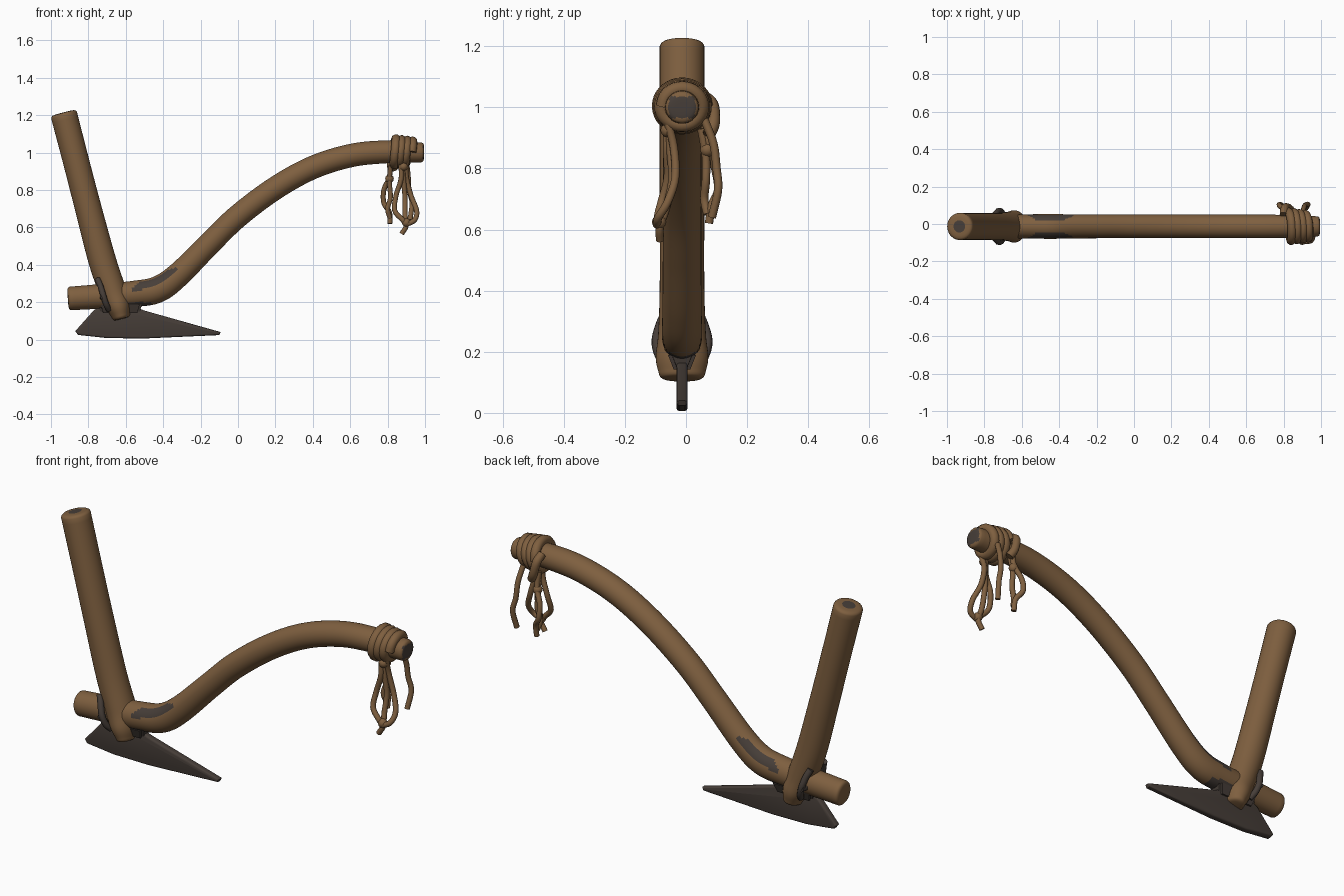
import bpy, bmesh, math
from mathutils import Vector

old = bpy.data.objects.get("Cube")
if old:
    bpy.data.objects.remove(old, do_unlink=True)

YC = -0.013


def material(name, rgb):
    m = bpy.data.materials.new(name)
    m.use_nodes = True
    m.diffuse_color = (*rgb, 1)
    bsdf = m.node_tree.nodes["Principled BSDF"]
    bsdf.inputs["Base Color"].default_value = (*rgb, 1)
    bsdf.inputs["Roughness"].default_value = 0.8
    return m


wood = material("brown wood", (0.21, 0.115, 0.05))
dark = material("dark iron", (0.062, 0.048, 0.04))


def finish(name, bm, mats, angle=50):
    bmesh.ops.recalc_face_normals(bm, faces=bm.faces)
    me = bpy.data.meshes.new(name)
    bm.to_mesh(me)
    bm.free()
    ob = bpy.data.objects.new(name, me)
    bpy.context.collection.objects.link(ob)
    for m in mats:
        me.materials.append(m)
    bpy.ops.object.select_all(action="DESELECT")
    ob.select_set(True)
    bpy.context.view_layer.objects.active = ob
    bpy.ops.object.shade_smooth_by_angle(angle=math.radians(angle))
    return ob


def spline(points, steps):
    """Catmull-Rom curve through points of any dimension."""
    pts = [Vector(p) for p in points]
    pts = [2 * pts[0] - pts[1]] + pts + [2 * pts[-1] - pts[-2]]
    out = []
    for a, b, c, d in zip(pts, pts[1:], pts[2:], pts[3:]):
        for i in range(steps):
            t = i / steps
            out.append(b + (c - a) * t / 2 + (2 * a - 5 * b + 4 * c - d) * t * t / 2
                       + (3 * b - a - 3 * c + d) * t ** 3 / 2)
    return out + [pts[-2]]


def timber(name, path, is_dark, steps=10, sides=36):
    """Round timber in the XZ plane; path rows are x, z, in-plane radius, y radius."""
    rows = spline(path, steps)
    bm = bmesh.new()
    rings, count = [], len(rows)
    frames = []
    for i, r in enumerate(rows):
        t = rows[min(i + 1, count - 1)] - rows[max(i - 1, 0)]
        t = Vector((t[0], 0, t[1])).normalized()
        frames.append((Vector((r[0], YC, r[1])), t, r[2], r[3]))

    # Rounded ends: each finishes in a small chamfer and a ringed flat cap
    def end(frame, sign):
        c, t, a, b = frame
        return [(c + t * sign * d, t, a * s, b * s)
                for d, s in ((0.007, 0.95), (0.012, 0.85), (0.014, 0.68), (0.015, 0.45), (0.015, 0.2))]
    frames = end(frames[0], -1)[::-1] + frames + end(frames[-1], 1)
    for c, t, a, b in frames:
        side = Vector((-t.z, 0, t.x))
        rings.append([bm.verts.new(c + side * a * math.cos(k * math.tau / sides)
                                   + Vector((0, b * math.sin(k * math.tau / sides), 0)))
                      for k in range(sides)])
    for p, q in zip(rings, rings[1:]):
        for k in range(sides):
            j = (k + 1) % sides
            bm.faces.new((p[k], p[j], q[j], q[k]))
    bm.faces.new(rings[0])
    bm.faces.new(rings[-1])
    bm.normal_update()
    for f in bm.faces:
        f.material_index = int(is_dark(f.calc_center_median()))
    return finish(name, bm, (wood, dark))


def rope(name, pts, radius, mat=wood, steps=5):
    cu = bpy.data.curves.new(name, "CURVE")
    cu.dimensions = "3D"
    cu.bevel_depth = radius
    cu.bevel_resolution = 3
    cu.use_fill_caps = True
    sp = cu.splines.new("POLY")
    line = spline(pts, steps)
    sp.points.add(len(line) - 1)
    for p, v in zip(sp.points, line):
        p.co = (*v, 1)
    sp.use_smooth = True
    cu.materials.append(mat)
    ob = bpy.data.objects.new(name, cu)
    bpy.context.collection.objects.link(ob)


# Curved draught beam with worn side patches, dark tip and stained underside
def beam_dark(c):
    worn = abs(c.y - YC) > 0.028 and (((c.x + 0.445) - (c.z - 0.32)) / 0.075) ** 2 \
        + ((c.z - 0.32 - 0.35 * (c.x + 0.445)) / 0.03) ** 2 < 1
    tip = c.x > 0.985 and abs(c.y - YC) < 0.042 and abs(c.z - 1) < 0.036
    under = -0.62 < c.x < -0.46 and c.z < 0.2
    return worn or tip or under


timber("beam", [(-0.895, 0.22, 0.063, 0.06), (-0.72, 0.232, 0.066, 0.062),
                (-0.55, 0.245, 0.07, 0.065), (-0.43, 0.268, 0.071, 0.066),
                (-0.32, 0.345, 0.066, 0.064), (-0.15, 0.515, 0.062, 0.063),
                (0, 0.66, 0.062, 0.063), (0.2, 0.81, 0.062, 0.063),
                (0.4, 0.92, 0.062, 0.063), (0.6, 0.983, 0.062, 0.063),
                (0.78, 1.003, 0.061, 0.062), (0.98, 1.0, 0.053, 0.054)], beam_dark)

# Upright handle, its foot gripping the beam, with a dark spot on top
timber("handle", [(-0.93, 1.2, 0.071, 0.073), (-0.865, 0.95, 0.07, 0.073),
                  (-0.8, 0.7, 0.071, 0.073), (-0.725, 0.42, 0.074, 0.073),
                  (-0.67, 0.26, 0.072, 0.078), (-0.64, 0.18, 0.066, 0.086),
                  (-0.625, 0.125, 0.05, 0.075)],
       lambda c: c.z > 1.2 and math.hypot(c.x + 0.933, c.y - YC) < 0.028)

# Ploughshare blade, a flat plate with softened edges
outline = [(-0.87, 0.045), (-0.855, 0.025), (-0.7, 0.008), (-0.5, 0.006), (-0.1, 0.024),
           (-0.092, 0.04), (-0.5, 0.155), (-0.56, 0.18), (-0.72, 0.185), (-0.77, 0.158)]
bm = bmesh.new()
face = bm.faces.new([bm.verts.new((x, YC - 0.018, z)) for x, z in outline])
ext = bmesh.ops.extrude_face_region(bm, geom=[face])
bmesh.ops.translate(bm, vec=(0, 0.036, 0),
                    verts=[g for g in ext["geom"] if isinstance(g, bmesh.types.BMVert)])
rims = [e for e in bm.edges if abs(e.verts[0].co.y - e.verts[1].co.y) < 0.001]
bmesh.ops.bevel(bm, geom=rims, offset=0.01, segments=3, profile=0.5, affect="EDGES")
finish("blade", bm, (dark,))

# Iron saddle joining blade to beam
bm = bmesh.new()
bmesh.ops.create_cube(bm, size=1)
for v in bm.verts:
    top = v.co.z > 0
    v.co = (-0.63 + v.co.x * (0.24 if top else 0.2), YC + v.co.y * (0.1 if top else 0.045),
            0.2 if top else 0.13)
bmesh.ops.bevel(bm, geom=bm.edges[:], offset=0.012, segments=2, affect="EDGES")
finish("saddle", bm, (dark,))

# Iron straps beside the handle, with a small pin in each
for side, label in ((-1, "front"), (1, "back")):
    strap = [(-0.752, YC + side * 0.055, 0.325), (-0.735, YC + side * 0.072, 0.285),
             (-0.72, YC + side * 0.084, 0.235), (-0.705, YC + side * 0.074, 0.19),
             (-0.69, YC + side * 0.05, 0.16)]
    rope(label + "_strap", strap, 0.016, dark)
    rope(label + "_pin", [(-0.725, YC + side * 0.06, 0.225), (-0.723, YC + side * 0.095, 0.23)],
         0.014, dark)

# Rope lashing wound round the beam tip
wrap = []
for i in range(43):
    t = i / 42
    a = t * math.tau * 3.5
    r = 0.072 - 0.014 * t
    wrap.append((0.825 + 0.105 * t + 0.012 * math.sin(a), YC + r * math.cos(a) * 1.08,
                 1.003 + r * math.sin(a)))
rope("lashing", wrap, 0.024, steps=3)
rope("lashing_knot", [(0.80, 0.05, 1.04), (0.805, 0.085, 1.01), (0.82, 0.09, 0.95),
                      (0.84, 0.075, 0.91)], 0.021)

# Loose strands hanging from the lashing
strands = {
    "front_strand_left": [(0.87, -0.06, 0.95), (0.872, -0.062, 0.86), (0.845, -0.06, 0.77),
                          (0.838, -0.08, 0.69), (0.88, -0.092, 0.64), (0.905, -0.085, 0.61)],
    "front_strand_middle": [(0.88, -0.055, 0.95), (0.885, -0.05, 0.85), (0.893, -0.045, 0.76),
                            (0.893, -0.065, 0.67), (0.9, -0.085, 0.61), (0.875, -0.085, 0.565)],
    "front_strand_right": [(0.90, -0.06, 0.95), (0.9, -0.04, 0.87), (0.925, -0.035, 0.77),
                           (0.955, -0.06, 0.69), (0.945, -0.09, 0.64), (0.9, -0.095, 0.615)],
    "back_strand_left": [(0.81, 0.06, 0.95), (0.81, 0.075, 0.87), (0.78, 0.095, 0.8),
                         (0.78, 0.105, 0.73), (0.81, 0.085, 0.68), (0.812, 0.075, 0.62)],
    "back_strand_middle": [(0.815, 0.05, 0.93), (0.81, 0.065, 0.84), (0.815, 0.065, 0.76),
                           (0.8, 0.06, 0.7), (0.812, 0.07, 0.65)],
    "back_strand_right": [(0.9, 0.06, 0.96), (0.91, 0.09, 0.88), (0.915, 0.1, 0.8),
                          (0.93, 0.105, 0.73), (0.92, 0.085, 0.64)],
}
for name, pts in strands.items():
    rope(name, pts, 0.0135)

# Knots on the strands
for name, pos in (("front_knot", (0.9, -0.088, 0.625)), ("back_knot", (0.81, 0.07, 0.86)),
                  ("top_knot", (0.885, -0.06, 0.925))):
    bm = bmesh.new()
    bmesh.ops.create_icosphere(bm, subdivisions=2, radius=0.024)
    bmesh.ops.translate(bm, vec=pos, verts=bm.verts)
    finish(name, bm, (wood,))
